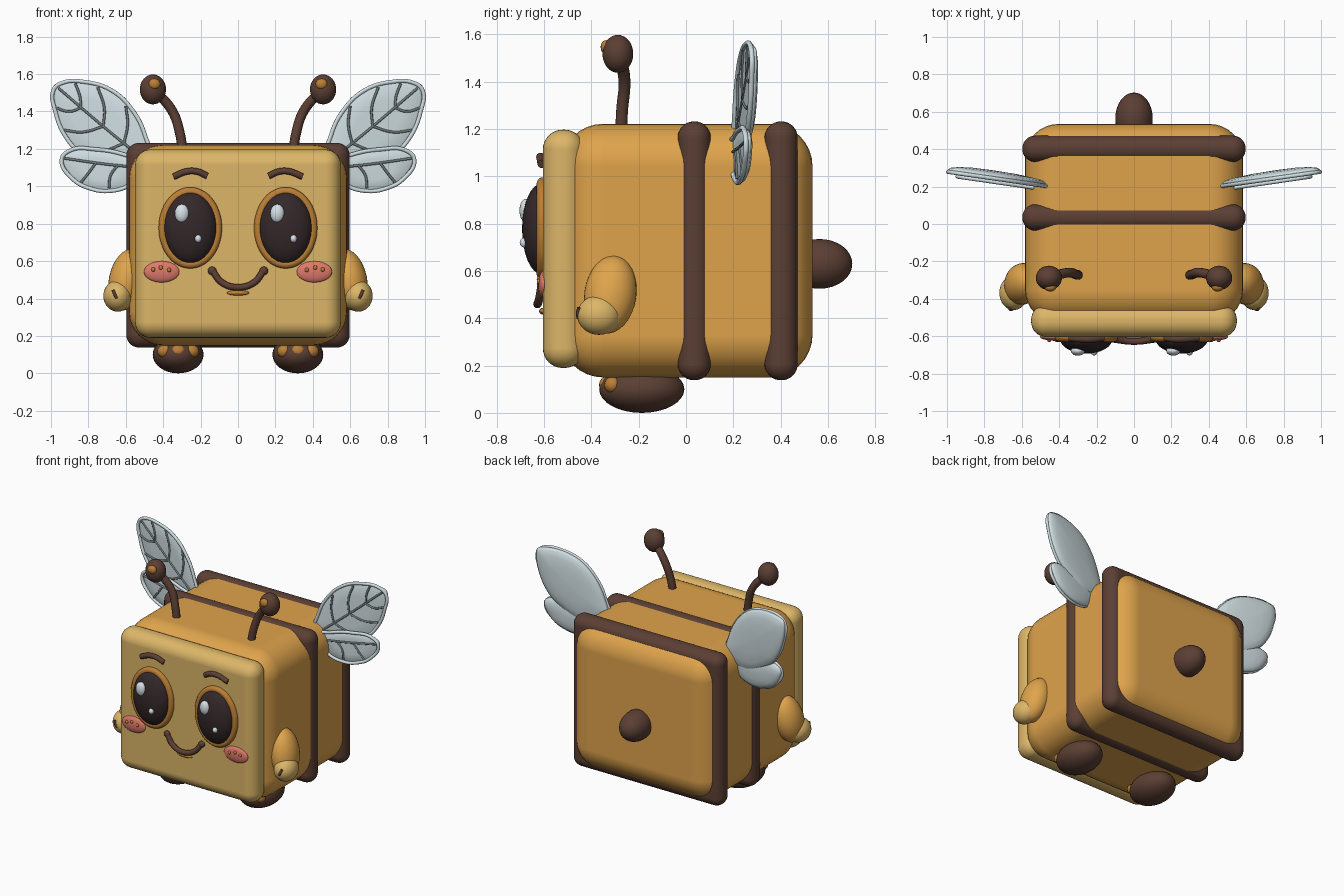
import bpy, bmesh, math
from mathutils import Matrix, Vector, Euler

if "Cube" in bpy.data.objects:
    bpy.data.objects.remove(bpy.data.objects["Cube"])


def material(name, rgb):
    m = bpy.data.materials.new(name)
    m.diffuse_color = (*rgb, 1)
    m.use_nodes = True
    m.node_tree.nodes["Principled BSDF"].inputs["Base Color"].default_value = m.diffuse_color
    return m


HONEY = material("honey", (0.74, 0.37, 0.072))
CREAM = material("cream", (0.72, 0.47, 0.14))
BROWN = material("dark_brown", (0.105, 0.05, 0.034))
BLACK = material("eye_black", (0.034, 0.021, 0.023))
AMBER = material("amber", (0.50, 0.21, 0.035))
PINK = material("cheek_pink", (0.74, 0.19, 0.15))
WING = material("wing_pale", (0.63, 0.73, 0.76))
VEIN = material("vein_grey", (0.16, 0.19, 0.20))
SHINE = material("eye_shine", (0.68, 0.76, 0.80))


def add_mesh(name, bm, mat):
    bmesh.ops.recalc_face_normals(bm, faces=bm.faces)
    me = bpy.data.meshes.new(name)
    bm.to_mesh(me)
    bm.free()
    me.materials.append(mat)
    for p in me.polygons:
        p.use_smooth = True
    ob = bpy.data.objects.new(name, me)
    bpy.context.collection.objects.link(ob)
    return ob


def rounded_box(name, lo, hi, radius, mat):
    lo, hi = Vector(lo), Vector(hi)
    bm = bmesh.new()
    bmesh.ops.create_cube(bm, size=1, matrix=Matrix.Translation((lo + hi) / 2)
                          @ Matrix.Diagonal((*(hi - lo), 1)))
    ob = add_mesh(name, bm, mat)
    mod = ob.modifiers.new("round", 'BEVEL')
    mod.width, mod.segments, mod.harden_normals = radius, 8, True
    return ob


def ellipsoid(name, centre, radii, mat, rot=(0, 0, 0), seg=32):
    bm = bmesh.new()
    m = (Matrix.Translation(centre) @ Euler(rot).to_matrix().to_4x4()
         @ Matrix.Diagonal((*radii, 1)))
    bmesh.ops.create_uvsphere(bm, u_segments=seg, v_segments=seg // 2, radius=1, matrix=m)
    return add_mesh(name, bm, mat)


def tube(name, points, radius, mat, closed=False):
    # smooth round tube through the points, turned into a mesh
    cu = bpy.data.curves.new(name, 'CURVE')
    cu.dimensions = '3D'
    cu.bevel_depth, cu.bevel_resolution, cu.resolution_u = radius, 3, 8
    cu.use_fill_caps = True
    sp = cu.splines.new('BEZIER')
    sp.bezier_points.add(len(points) - 1)
    sp.use_cyclic_u = closed
    for bp, p in zip(sp.bezier_points, points):
        bp.co = p
        bp.handle_left_type = bp.handle_right_type = 'AUTO'
    tmp = bpy.data.objects.new(name + "_path", cu)
    bpy.context.collection.objects.link(tmp)
    bpy.context.view_layer.update()
    me = bpy.data.meshes.new_from_object(tmp)
    bpy.data.objects.remove(tmp)
    me.materials.clear()
    me.materials.append(mat)
    for p in me.polygons:
        p.use_smooth = True
        p.material_index = 0
    ob = bpy.data.objects.new(name, me)
    bpy.context.collection.objects.link(ob)
    return ob


def smooth_loop(pts, steps=5):
    # closed Catmull-Rom outline
    out, n = [], len(pts)
    for i in range(n):
        a, b, c, d = (Vector(pts[(i + k) % n]) for k in (-1, 0, 1, 2))
        for j in range(steps):
            t = j / steps
            out.append(0.5 * (2 * b + (c - a) * t + (2 * a - 5 * b + 4 * c - d) * t * t
                              + (3 * b - a - 3 * c + d) * t ** 3))
    return out


def wing_y(x):
    return 0.212 + 0.145 * (x - 0.45)


def wing(name, side, outline, veins, dy):
    # padded leaf: flat front, puffed back, raised rim and veins
    loop = smooth_loop(outline)
    mid = sum(loop, Vector((0, 0))) / len(loop)
    bm = bmesh.new()
    rings = []
    profile = [(0.02, -0.012), (0.5, -0.012), (0.9, -0.01), (1, 0),
               (0.93, 0.012), (0.75, 0.022), (0.45, 0.029), (0.02, 0.031)]
    for s, off in profile:
        pts = [mid + (p - mid) * s for p in loop]
        rings.append([bm.verts.new((side * p.x, wing_y(p.x) + dy + off, p.y)) for p in pts])
    n = len(loop)
    for r0, r1 in zip(rings, rings[1:]):
        for i in range(n):
            bm.faces.new((r0[i], r0[(i + 1) % n], r1[(i + 1) % n], r1[i]))
    bm.faces.new(rings[0])
    bm.faces.new(rings[-1])
    add_mesh(name, bm, WING)

    def place(p):
        return (side * p[0], wing_y(p[0]) + dy - 0.012, p[1])
    rim = [mid + (Vector(p) - mid) * 0.975 for p in outline]
    tube(name + "_rim", [place(p) for p in rim], 0.011, WING, True)
    for v in veins:
        tube(name + "_vein", [place(p) for p in v], 0.007, VEIN)


# body, face plate and stripes
rounded_box("body", (-0.583, -0.53, 0.15), (0.583, 0.535, 1.222), 0.18, HONEY)
rounded_box("face_plate", (-0.55, -0.605, 0.19), (0.55, -0.43, 1.197), 0.083, CREAM)
for name, y in (("front_stripe", 0.035), ("back_stripe", 0.402)):
    rounded_box(name, (-0.597, y - 0.07, 0.138), (0.597, y + 0.07, 1.232), 0.068, BROWN)
ellipsoid("stinger", (0, 0.565, 0.63), (0.1, 0.138, 0.105), BROWN)

# mouth and lip
tube("mouth", [(-0.135, -0.61, 0.545), (-0.085, -0.62, 0.485), (0, -0.628, 0.46),
               (0.085, -0.62, 0.485), (0.135, -0.61, 0.545)], 0.018, BROWN)
ellipsoid("lower_lip", (0, -0.605, 0.43), (0.06, 0.016, 0.014), AMBER, seg=20)

UPPER = [(0.47, 1.13), (0.49, 1.27), (0.56, 1.41), (0.67, 1.515), (0.81, 1.562), (0.95, 1.556),
         (0.994, 1.515), (0.982, 1.4), (0.93, 1.27), (0.84, 1.17), (0.65, 1.08)]
UPPER_VEINS = [[(0.5, 1.14), (0.72, 1.32), (0.96, 1.525)],
               [(0.61, 1.23), (0.59, 1.33), (0.6, 1.43)],
               [(0.72, 1.32), (0.715, 1.42), (0.75, 1.53)],
               [(0.84, 1.42), (0.845, 1.48), (0.87, 1.55)],
               [(0.61, 1.23), (0.72, 1.19), (0.86, 1.2)],
               [(0.72, 1.32), (0.83, 1.29), (0.93, 1.3)],
               [(0.84, 1.42), (0.9, 1.4), (0.975, 1.42)]]
LOWER = [(0.49, 1.12), (0.6, 1.17), (0.76, 1.2), (0.9, 1.195), (0.948, 1.145), (0.89, 1.04),
         (0.79, 0.985), (0.68, 0.972), (0.57, 1.01)]
LOWER_VEINS = [[(0.53, 1.1), (0.72, 1.12), (0.93, 1.15)],
               [(0.64, 1.115), (0.68, 1.06), (0.69, 0.99)],
               [(0.76, 1.125), (0.8, 1.07), (0.84, 1.02)]]

for s in (-1, 1):
    side = "left_" if s < 0 else "right_"
    # eye with rim and two shines, which keep the same direction on both eyes
    ex = s * 0.255
    ring = [(ex + 0.146 * math.cos(a), -0.607, 0.778 + 0.194 * math.sin(a))
            for a in (i * math.tau / 16 for i in range(16))]
    tube(side + "eye_rim", ring, 0.024, AMBER, True)
    ellipsoid(side + "eye", (ex, -0.61, 0.778), (0.142, 0.083, 0.192), BLACK)
    ellipsoid(side + "eye_shine", (ex - 0.045, -0.678, 0.855), (0.038, 0.026, 0.05), SHINE, seg=20)
    ellipsoid(side + "eye_glint", (ex + 0.042, -0.683, 0.72), (0.018, 0.02, 0.021), SHINE, seg=16)
    # eyebrow
    tube(side + "eyebrow", [(s * 0.165, -0.61, 1.055), (s * 0.215, -0.615, 1.078),
                            (s * 0.27, -0.615, 1.08), (s * 0.345, -0.61, 1.052)], 0.018, BROWN)
    # cheek with freckles
    ellipsoid(side + "cheek", (s * 0.408, -0.603, 0.543), (0.095, 0.022, 0.057), PINK)
    for dx, dz in ((-0.04, 0.01), (0.005, 0.022), (0.045, 0.012)):
        ellipsoid(side + "freckle", (s * (0.408 + dx), -0.622, 0.543 + dz),
                  (0.011, 0.009, 0.012), AMBER, seg=12)
    ellipsoid(side + "mouth_corner", (s * 0.138, -0.61, 0.548), (0.023, 0.02, 0.023), BROWN, seg=16)
    # arm and hand
    ellipsoid(side + "arm", (s * 0.595, -0.32, 0.5), (0.095, 0.11, 0.168), HONEY,
              (math.radians(-8), s * math.radians(-12), 0))
    ellipsoid(side + "hand", (s * 0.643, -0.368, 0.414), (0.077, 0.092, 0.084), CREAM)
    tube(side + "finger_line", [(s * 0.648, -0.455, 0.40), (s * 0.658, -0.458, 0.42),
                                (s * 0.668, -0.452, 0.445)], 0.008, BROWN)
    # foot and toes
    ellipsoid(side + "foot", (s * 0.32, -0.187, 0.1), (0.136, 0.18, 0.1), BROWN)
    for dx, y in ((-0.07, -0.31), (0, -0.332), (0.07, -0.31)):
        ellipsoid(side + "toe", (s * 0.32 + dx, y, 0.118), (0.042, 0.036, 0.036), AMBER, seg=16)
    # antenna
    tube(side + "antenna", [(s * 0.295, -0.275, 1.18), (s * 0.31, -0.27, 1.28),
                            (s * 0.35, -0.26, 1.4), (s * 0.44, -0.28, 1.51)], 0.026, BROWN)
    ellipsoid(side + "antenna_ball", (s * 0.455, -0.288, 1.518), (0.07, 0.065, 0.08), BROWN)
    ellipsoid(side + "antenna_spot", (s * 0.447, -0.338, 1.546), (0.032, 0.023, 0.03), AMBER, seg=16)
    # wings
    wing(side + "upper_wing", s, UPPER, UPPER_VEINS, 0.0)
    wing(side + "lower_wing", s, LOWER, LOWER_VEINS, -0.018)
